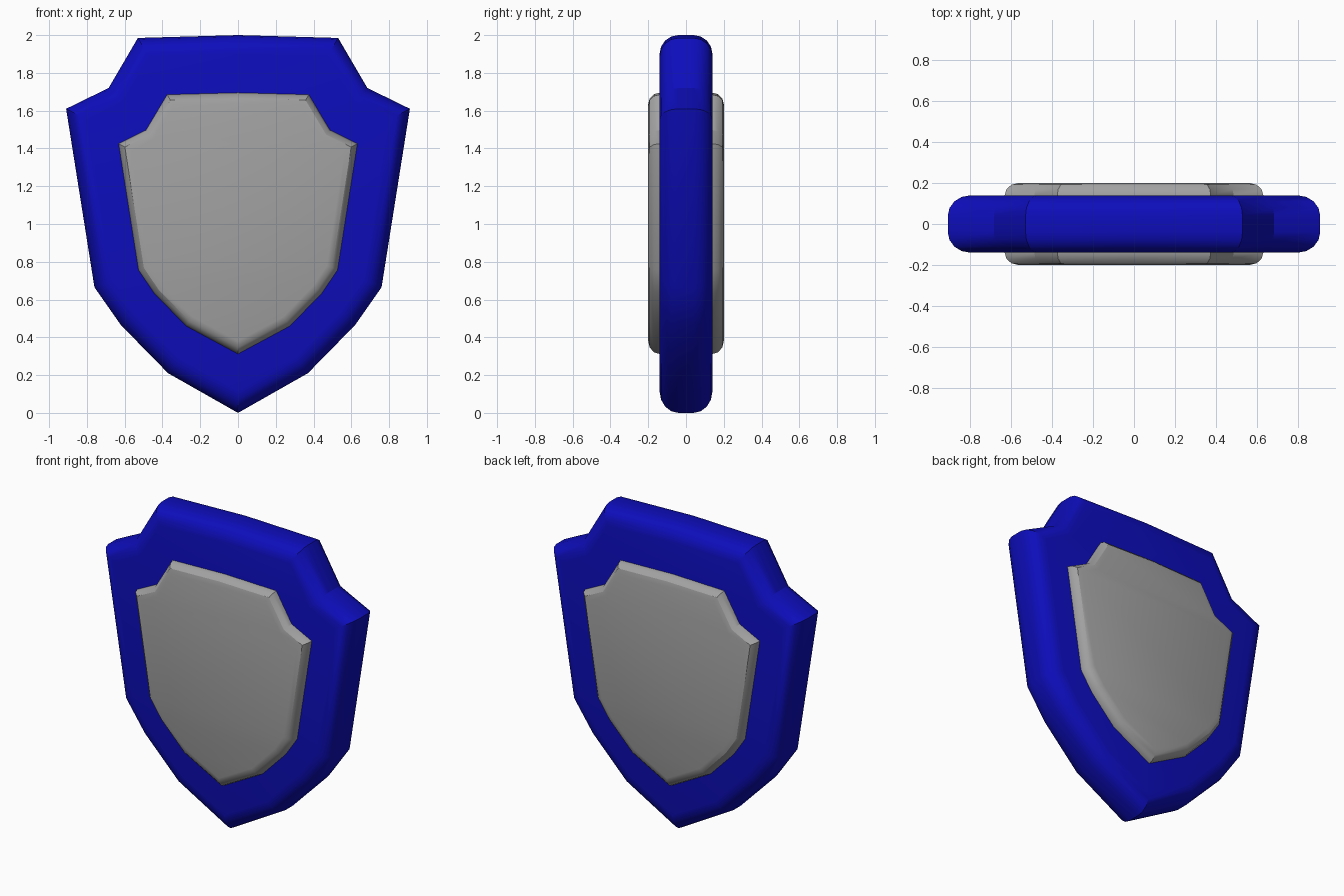
import bpy, bmesh, math
from mathutils import Vector

if "Cube" in bpy.data.objects:
    bpy.data.objects.remove(bpy.data.objects["Cube"])


def material(name, color):
    m = bpy.data.materials.new(name)
    m.diffuse_color = (*color, 1)
    m.use_nodes = True
    m.node_tree.nodes["Principled BSDF"].inputs["Base Color"].default_value = m.diffuse_color
    return m


def inset(points, d):
    """Mitred inward offset of a clockwise (x, z) outline."""
    result = []
    n = len(points)
    for i, p in enumerate(points):
        a = (p - points[i - 1]).normalized()
        b = (points[(i + 1) % n] - p).normalized()
        na, nb = Vector((a.y, -a.x)), Vector((b.y, -b.x))
        result.append(p + (na + nb) * (d / (1 + na.dot(nb))))
    return result


def shield(name, half, section, mat):
    """Rounded slab: section lists (inset, y) from front to back."""
    right = [Vector(p) for p in half]
    left = [Vector((-p.x, p.y)) for p in reversed(right[1:-1])]
    outline = right + left
    bm = bmesh.new()
    rings = [[bm.verts.new((p.x, y, p.y)) for p in inset(outline, d)]
             for d, y in section]
    n = len(outline)
    for r0, r1 in zip(rings, rings[1:]):
        for i in range(n):
            j = (i + 1) % n
            bm.faces.new((r0[i], r0[j], r1[j], r1[i]))
    # Flat faces are split in strips between mirrored corners
    for ring in (rings[0], rings[-1]):
        m = len(half) - 1
        bm.faces.new((ring[0], ring[1], ring[-1]))
        for k in range(1, m - 1):
            bm.faces.new((ring[k], ring[k + 1], ring[-k - 1], ring[-k]))
        bm.faces.new((ring[m - 1], ring[m], ring[m + 1]))
    bmesh.ops.recalc_face_normals(bm, faces=bm.faces)
    mesh = bpy.data.meshes.new(name)
    bm.to_mesh(mesh)
    bm.free()
    mesh.materials.append(mat)
    ob = bpy.data.objects.new(name, mesh)
    bpy.context.collection.objects.link(ob)
    bpy.ops.object.select_all(action='DESELECT')
    ob.select_set(True)
    bpy.context.view_layer.objects.active = ob
    bpy.ops.object.shade_smooth_by_angle(angle=math.radians(30))
    return ob


def rounded(half_depth, radius, steps):
    """Half cross-section with rounded corners, mirrored front to back."""
    front = []
    for i in range(steps + 1):
        a = math.pi / 2 * i / steps
        front.append((radius * (1 - math.sin(a)),
                      -(half_depth - radius + radius * math.cos(a))))
    return front + [(d, -y) for d, y in reversed(front)]


blue = material("deep blue", (0.004, 0.004, 0.5))
grey = material("steel grey", (0.36, 0.36, 0.36))

# Thick blue body
body = [(0, 2.0), (0.53, 1.985), (0.685, 1.72), (0.91, 1.61),
        (0.76, 0.665), (0.62, 0.465), (0.37, 0.21), (0, 0.0)]
shield("shield_body", body, rounded(0.14, 0.1, 4), blue)

# Smaller grey panel standing proud on both faces
panel = [(0, 1.695), (0.375, 1.685), (0.487, 1.497), (0.632, 1.425),
         (0.527, 0.757), (0.445, 0.635), (0.275, 0.46), (0, 0.312)]
shield("shield_panel", panel, rounded(0.2, 0.06, 3), grey)
